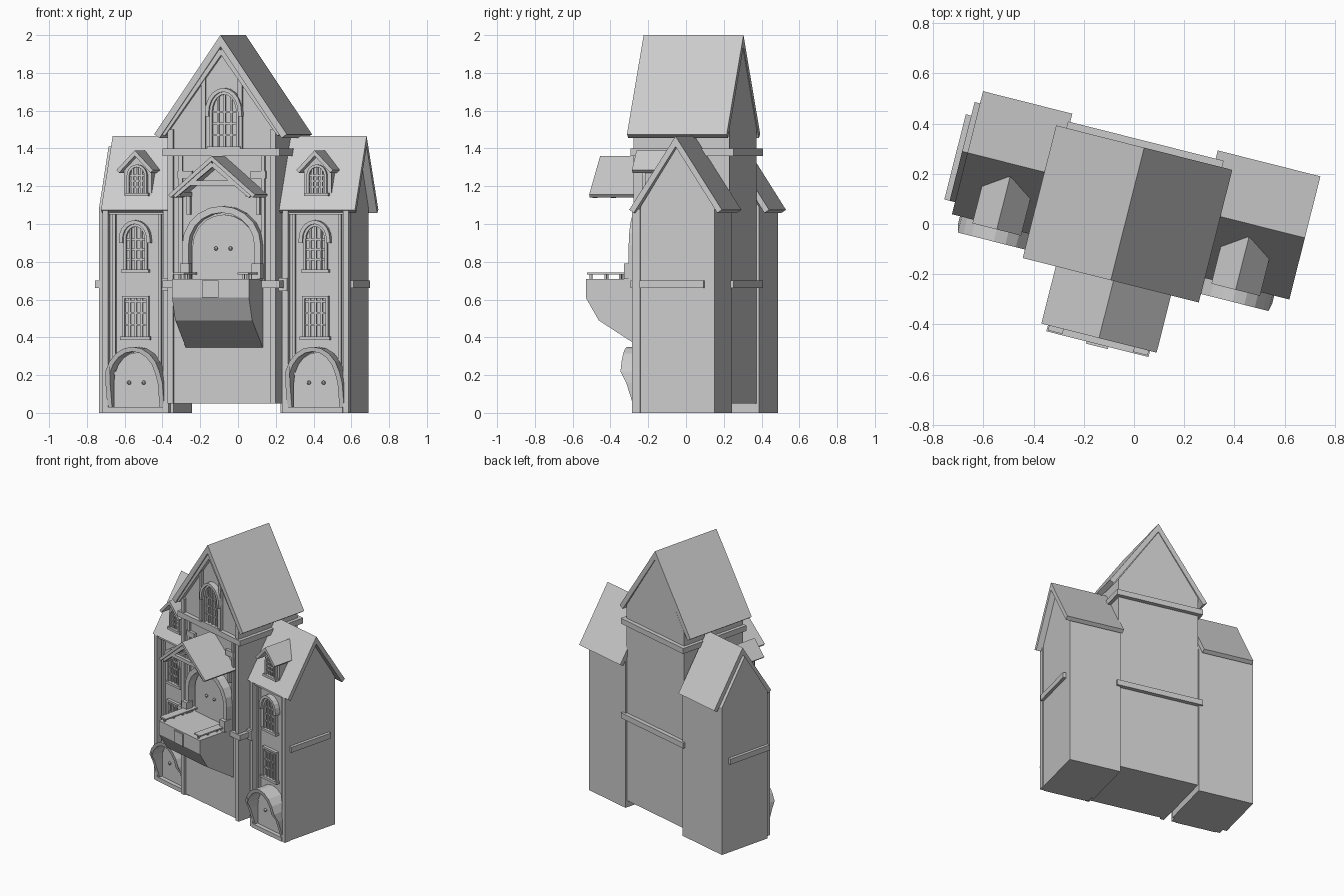
import bpy, bmesh, math
from mathutils import Matrix

if "Cube" in bpy.data.objects:
    bpy.data.objects.remove(bpy.data.objects["Cube"], do_unlink=True)

GREY = (0.6, 0.6, 0.6, 1)
stone = bpy.data.materials.new("plain_grey")
stone.use_nodes = True
stone.diffuse_color = GREY
stone.node_tree.nodes["Principled BSDF"].inputs["Base Color"].default_value = GREY

TURN = -math.radians(14.17)   # the whole house is turned about z
MID = -0.03                   # centre line of the house
WALL = -0.2                   # main front wall
WING = -0.09                  # wing front wall


def finish(name, bm):
    bmesh.ops.recalc_face_normals(bm, faces=bm.faces)
    mesh = bpy.data.meshes.new(name)
    bm.to_mesh(mesh)
    bm.free()
    mesh.materials.append(stone)
    obj = bpy.data.objects.new(name, mesh)
    obj.rotation_euler.z = TURN
    bpy.context.collection.objects.link(obj)
    return obj


def prism(name, pts, lo, hi, along="y", front=None):
    """Extrude a profile along x or y; front(z) may reshape the near end."""
    bm = bmesh.new()
    rings = []
    for d in (lo, hi):
        ring = []
        for a, z in pts:
            depth = front(z) if front and d == lo else d
            ring.append(bm.verts.new((a, depth, z) if along == "y" else (depth, a, z)))
        rings.append(ring)
    bm.faces.new(rings[0])
    bm.faces.new(rings[1][::-1])
    n = len(pts)
    for i in range(n):
        j = (i + 1) % n
        bm.faces.new((rings[0][i], rings[0][j], rings[1][j], rings[1][i]))
    return finish(name, bm)


def box(name, x0, x1, y0, y1, z0, z1):
    return prism(name, [(x0, z0), (x1, z0), (x1, z1), (x0, z1)], y0, y1)


def beam(name, a, b, t, y0, y1):
    """Slanted timber in the plane of the front."""
    dx, dz = b[0] - a[0], b[1] - a[1]
    k = t / 2 / math.hypot(dx, dz)
    ox, oz = -dz * k, dx * k
    prism(name, [(a[0] + ox, a[1] + oz), (b[0] + ox, b[1] + oz),
                 (b[0] - ox, b[1] - oz), (a[0] - ox, a[1] - oz)], y0, y1)


def arch(c, half, z0, z1, rise, seg=10):
    pts = [(c + half, z0)]
    for i in range(seg + 1):
        a = math.pi * i / seg
        pts.append((c + half * math.cos(a), z1 - rise + rise * math.sin(a)))
    return pts + [(c - half, z0)]


def arch_ring(name, c, half, z0, z1, rise, t, y0, y1, front=None):
    outer = arch(c, half, z0, z1, rise)
    inner = arch(c, half - t, z0, z1 - t, rise - t)
    prism(name, outer + inner[::-1], y0, y1, front=front)


def roof(name, c, half, z0, z1, t, lo, hi, along="y"):
    """Pitched slab with square-cut eaves."""
    slope = math.atan2(z1 - z0, half)
    dx, dz = t * math.sin(slope), t * math.cos(slope)
    prism(name, [(c - half, z0), (c, z1), (c + half, z0), (c + half - dx, z0 - dz),
                 (c, z1 - t / math.cos(slope)), (c - half + dx, z0 - dz)], lo, hi, along)


def house(name, c, half, z0, eave, top, lo, hi, along="y"):
    prism(name, [(c - half, z0), (c + half, z0), (c + half, eave), (c, top),
                 (c - half, eave)], lo, hi, along)


def knob(name, x, y, z):
    bm = bmesh.new()
    bmesh.ops.create_uvsphere(bm, u_segments=8, v_segments=6, radius=0.011,
                              matrix=Matrix.Translation((x, y, z)))
    finish(name, bm)


def window(name, c, y, half, z0, z1, rise, hood=False):
    if rise:
        arch_ring(name + "_frame", c, half, z0, z1, rise, 0.014, y - 0.022, y)
    else:
        for s in (-1, 1):
            e = c + s * (half - 0.007)
            box(name + "_jamb", e - 0.007, e + 0.007, y - 0.022, y, z0, z1)
        box(name + "_lintel", c - half, c + half, y - 0.022, y, z1 - 0.014, z1)
    for k in (-1, 0, 1):
        x = c + k * half * 0.45
        top = z1 - (abs(k) * 0.12 * rise if rise else 0) - 0.007
        box(name + "_mullion", x - 0.005, x + 0.005, y - 0.014, y, z0, top)
    for k in (1, 2, 3):
        z = z0 + (z1 - rise * 0.7 - z0) * k / 3.5
        box(name + "_bar", c - half, c + half, y - 0.011, y, z - 0.005, z + 0.005)
    box(name + "_sill", c - half - 0.01, c + half + 0.01, y - 0.03, y, z0 - 0.018, z0)
    if hood:
        arch_ring(name + "_hood", c, half + 0.02, z1 - rise - 0.02, z1 + 0.02, rise + 0.02,
                  0.02, y - 0.04, y)


# Main tower and roof
TC = -0.035
house("main_body", TC, 0.295, 0.05, 1.5, 1.935, WALL, 0.302)
roof("main_roof", TC, 0.362, 1.475, 2.0, 0.035, -0.24, 0.305)
for z in (0.68, 1.38):
    box("tower_band", TC - 0.32, TC + 0.32, WALL - 0.03, 0.332, z - 0.02, z + 0.02)
for s in (-1, 1):
    box("corner_timber", TC + s * 0.28 - 0.015, TC + s * 0.28 + 0.015, WALL - 0.02, WALL, 0.05, 1.5)
    box("inner_timber", TC + s * 0.225 - 0.01, TC + s * 0.225 + 0.01, WALL - 0.015, WALL, 0.7, 1.36)
    box("gable_timber", TC + s * 0.1 - 0.012, TC + s * 0.1 + 0.012, WALL - 0.02, WALL, 1.4, 1.78)
    box("short_rail", TC + s * 0.2 - 0.04, TC + s * 0.2 + 0.04, WALL - 0.02, WALL, 1.24, 1.28)
    beam("gable_rake", (TC + s * 0.32, 1.475), (TC, 1.92), 0.03, WALL - 0.03, WALL)
window("gable_window", MID + 0.01, WALL, 0.08, 1.41, 1.7, 0.11, hood=True)

# Balcony door with deep arched surround
BC = -0.024
arch_ring("balcony_arch", BC, 0.215, 0.7, 1.095, 0.21, 0.035, WALL - 0.065, WALL)
prism("balcony_door", arch(BC, 0.17, 0.7, 1.05, 0.17), WALL - 0.015, WALL)
for s in (-1, 1):
    knob("balcony_knob", BC + s * 0.04, WALL - 0.025, 0.87)
    box("door_lamp", BC + s * 0.195 - 0.025, BC + s * 0.195 + 0.025, WALL - 0.09, WALL - 0.03, 0.71, 0.79)

# Balcony with a curved underside, side rails
prism("balcony", [(WALL, 0.345), (-0.43, 0.49), (-0.5, 0.61), (-0.5, 0.71), (WALL, 0.71)],
      BC - 0.21, BC + 0.21, "x")
box("balcony_panel", BC - 0.045, BC + 0.045, -0.509, -0.49, 0.61, 0.7)
for s in (-1, 1):
    e = BC + s * 0.175
    box("side_rail", e - 0.03, e + 0.03, -0.495, WALL, 0.732, 0.742)
    for y in (-0.48, -0.4, -0.32, -0.24):
        box("rail_post", e - 0.006, e + 0.006, y - 0.006, y + 0.006, 0.7, 0.735)

# Canopy over the balcony
roof("canopy_roof", BC, 0.237, 1.155, 1.36, 0.02, -0.475, WALL)
box("canopy_collar", BC - 0.12, BC + 0.12, -0.465, -0.44, 1.205, 1.23)
for s in (-1, 1):
    beam("canopy_rake", (BC + s * 0.21, 1.15), (BC, 1.32), 0.03, -0.465, -0.44)
    box("canopy_plate", BC + s * 0.19 - 0.012, BC + s * 0.19 + 0.012, -0.45, WALL, 1.145, 1.17)
    beam("canopy_brace", (BC + s * 0.19, 1.15), (BC + s * 0.19, 1.05), 0.02, WALL - 0.03, WALL)

# Two wings: body ends and roof ends differ slightly per side
DEEP = 0.113
for side, x0, x1, r0, r1, c in (("right", -0.735, -0.33, -0.713, -0.346, -0.525),
                                ("left", 0.255, 0.632, 0.252, 0.674, 0.457)):
    n = side + "_wing_"
    house(n + "body", DEEP, 0.203, 0, 1.09, 1.41, x0, x1, "x")
    roof(n + "roof", DEEP, 0.253, 1.075, 1.465, 0.03, r0, r1, "x")
    for s in (-1, 1):
        x = c + s * 0.165
        box(n + "post", x - 0.015, x + 0.015, WING - 0.045, WING, 0, 1.08)
        x = c + s * 0.125
        box(n + "thin_post", x - 0.008, x + 0.008, WING - 0.02, WING, 0.2, 1.08)
    box(n + "eave_beam", c - 0.18, c + 0.18, WING - 0.03, WING, 1.05, 1.075)
    # Band on the end wall and front corners
    e = x0 if side == "right" else x1
    box(n + "end_band", e - 0.022, e + 0.022, WING, 0.26, 0.66, 0.7)
    i = x1 - 0.02 if side == "right" else x0 + 0.02
    box(n + "post_band", i - 0.03, i + 0.03, WING - 0.06, WING, 0.645, 0.715)
    # Windows
    window(n + "upper_window", c - 0.008, WING, 0.065, 0.76, 1.0, 0.08, hood=True)
    window(n + "lower_window", c - 0.008, WING, 0.072, 0.405, 0.62, 0)
    # Arched door under a hood that leans out towards its top
    arch_ring(n + "door_hood", c, 0.155, 0, 0.35, 0.19, 0.025, -0.2, WING,
              front=lambda z: WING - 0.03 - 0.085 * min(1, max(0, (z - 0.08) / 0.13)))
    prism(n + "door", arch(c, 0.125, 0, 0.32, 0.16), WING - 0.02, WING)
    box(n + "step", c - 0.15, c + 0.15, WING - 0.05, WING, 0, 0.03)
    for s in (-1, 1):
        knob(n + "knob", c + s * 0.04, WING - 0.028, 0.16)
    # Dormer
    house(n + "dormer_body", c, 0.075, 1.15, 1.3, 1.375, WING, 0.06)
    roof(n + "dormer_roof", c, 0.1, 1.285, 1.39, 0.02, -0.155, 0.06)
    window(n + "dormer_window", c, WING, 0.055, 1.165, 1.315, 0.06)
